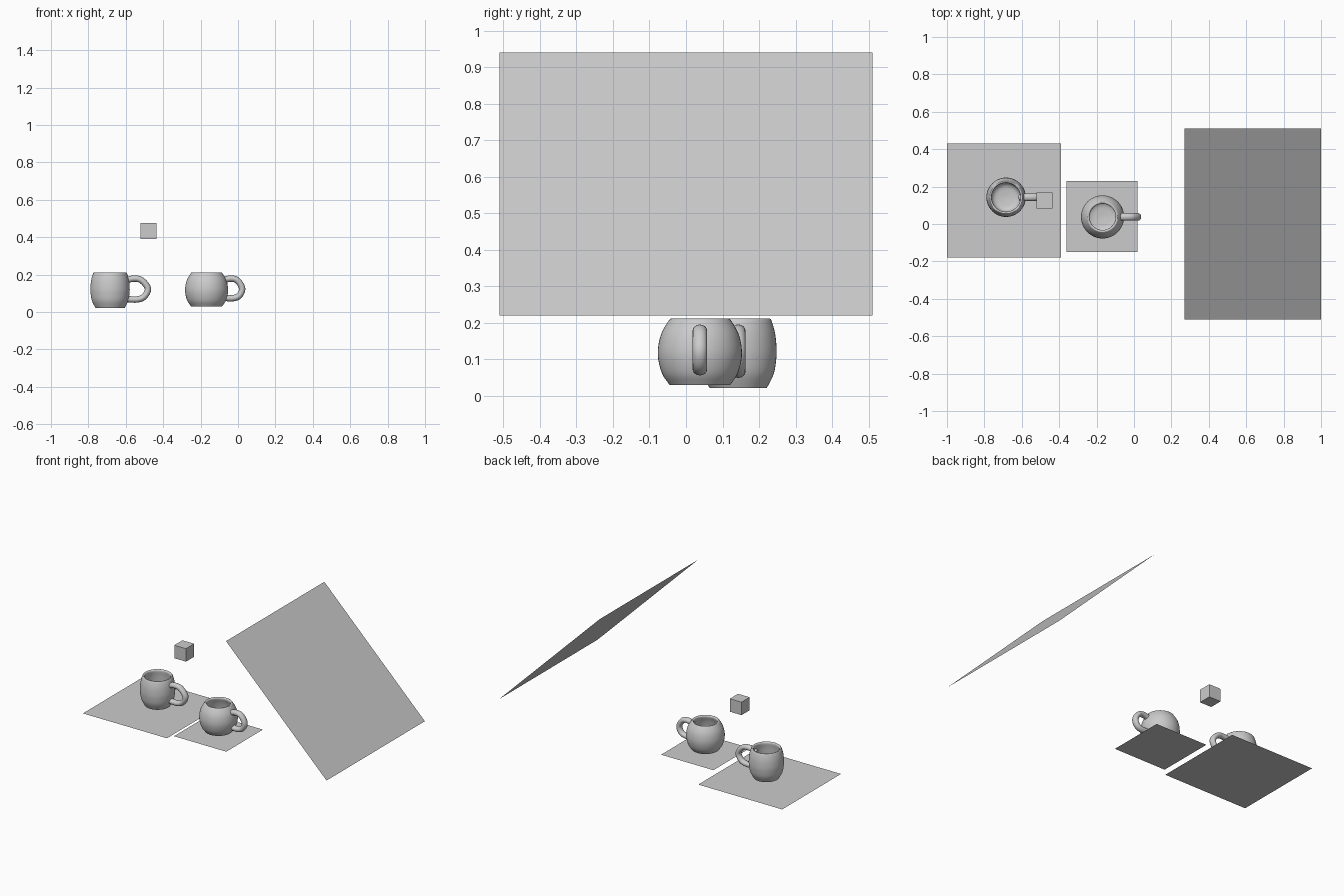
import bpy, bmesh, math
from mathutils import Vector

if "Cube" in bpy.data.objects:
    bpy.data.objects.remove(bpy.data.objects["Cube"])


def new_object(name, bm, smooth=False):
    me = bpy.data.meshes.new(name)
    bm.to_mesh(me)
    bm.free()
    ob = bpy.data.objects.new(name, me)
    bpy.context.collection.objects.link(ob)
    if smooth:
        bpy.ops.object.select_all(action='DESELECT')
        ob.select_set(True)
        bpy.context.view_layer.objects.active = ob
        bpy.ops.object.shade_smooth_by_angle(angle=math.radians(50))
    return ob


def quad(name, corners):
    bm = bmesh.new()
    bm.faces.new([bm.verts.new(c) for c in corners])
    return new_object(name, bm)


def spline(pts, steps):
    # smooth path through the points
    p = [Vector(q) for q in pts]
    p = [2 * p[0] - p[1]] + p + [2 * p[-1] - p[-2]]
    out = []
    for i in range(1, len(p) - 2):
        a, b, c, d = p[i - 1:i + 3]
        for s in range(steps):
            t = s / steps
            out.append(0.5 * (2 * b + (c - a) * t + (2 * a - 5 * b + 4 * c - d) * t * t
                              + (3 * b - a - 3 * c + d) * t ** 3))
    return out + [p[-2]]


def lathe(name, outer, inner, x, y, seg=48):
    # outer wall and inner bowl are smoothed apart so the base edge stays crisp
    prof = spline(outer + inner, 4)
    bm = bmesh.new()
    rings = [[bm.verts.new((x + r * math.cos(2 * math.pi * k / seg),
                            y + r * math.sin(2 * math.pi * k / seg), z))
              for k in range(seg)] for r, z in prof]
    for a, b in zip(rings, rings[1:]):
        for k in range(seg):
            n = (k + 1) % seg
            bm.faces.new((a[k], a[n], b[n], b[k]))
    bm.faces.new(rings[0][::-1])
    bm.faces.new(rings[-1])
    return new_object(name, bm, True)


def handle(name, path, y, r=0.017, half_width=0.02, seg=16):
    pts = spline(path, 6)
    bm = bmesh.new()
    rings = []
    for i, p in enumerate(pts):
        t = (pts[min(i + 1, len(pts) - 1)] - pts[max(i - 1, 0)]).normalized()
        n = Vector((-t.y, t.x))
        ring = []
        for k in range(seg):
            a = 2 * math.pi * k / seg
            q = p + n * r * math.cos(a)
            ring.append(bm.verts.new((q.x, y + half_width * math.sin(a), q.y)))
        rings.append(ring)
    for a, b in zip(rings, rings[1:]):
        for k in range(seg):
            n = (k + 1) % seg
            bm.faces.new((a[k], a[n], b[n], b[k]))
    bm.faces.new(rings[0][::-1])
    bm.faces.new(rings[-1])
    bmesh.ops.recalc_face_normals(bm, faces=bm.faces)
    return new_object(name, bm, True)


# Flat mats under the mugs
quad("large_mat", [(-1, -.18, 0), (-.39, -.18, 0), (-.39, .43, 0), (-1, .43, 0)])
quad("small_mat", [(-.36, -.15, .01), (.02, -.15, .01), (.02, .23, .01), (-.36, .23, .01)])

# Tilted panel
quad("tilted_panel", [(.27, -.51, .94), (1, -.51, .22), (1, .51, .22), (.27, .51, .94)])

# Floating cube
bm = bmesh.new()
bmesh.ops.create_cube(bm, size=.085)
bmesh.ops.translate(bm, verts=bm.verts, vec=(-.478, .125, .433))
new_object("small_cube", bm)

# Straighter mug
lathe("tall_mug_body",
      [(.078, .021), (.097, .06), (.104, .1), (.105, .13), (.101, .17), (.091, .206)],
      [(.084, .211), (.077, .203), (.081, .165), (.082, .1), (.065, .057), (.01, .047)],
      -.684, .143)
handle("tall_mug_handle",
       [(-.61, .16), (-.57, .177), (-.52, .172), (-.482, .127), (-.5, .084),
        (-.54, .067), (-.61, .07)], .143)

# Rounder mug
lathe("round_mug_body",
      [(.083, .03), (.103, .06), (.114, .1), (.114, .135), (.105, .172), (.086, .205)],
      [(.078, .211), (.07, .202), (.082, .165), (.09, .11), (.07, .065), (.01, .055)],
      -.168, .038)
handle("round_mug_handle",
       [(-.09, .165), (-.045, .178), (-.005, .17), (.022, .126), (.005, .086),
        (-.035, .073), (-.09, .08)], .038)
